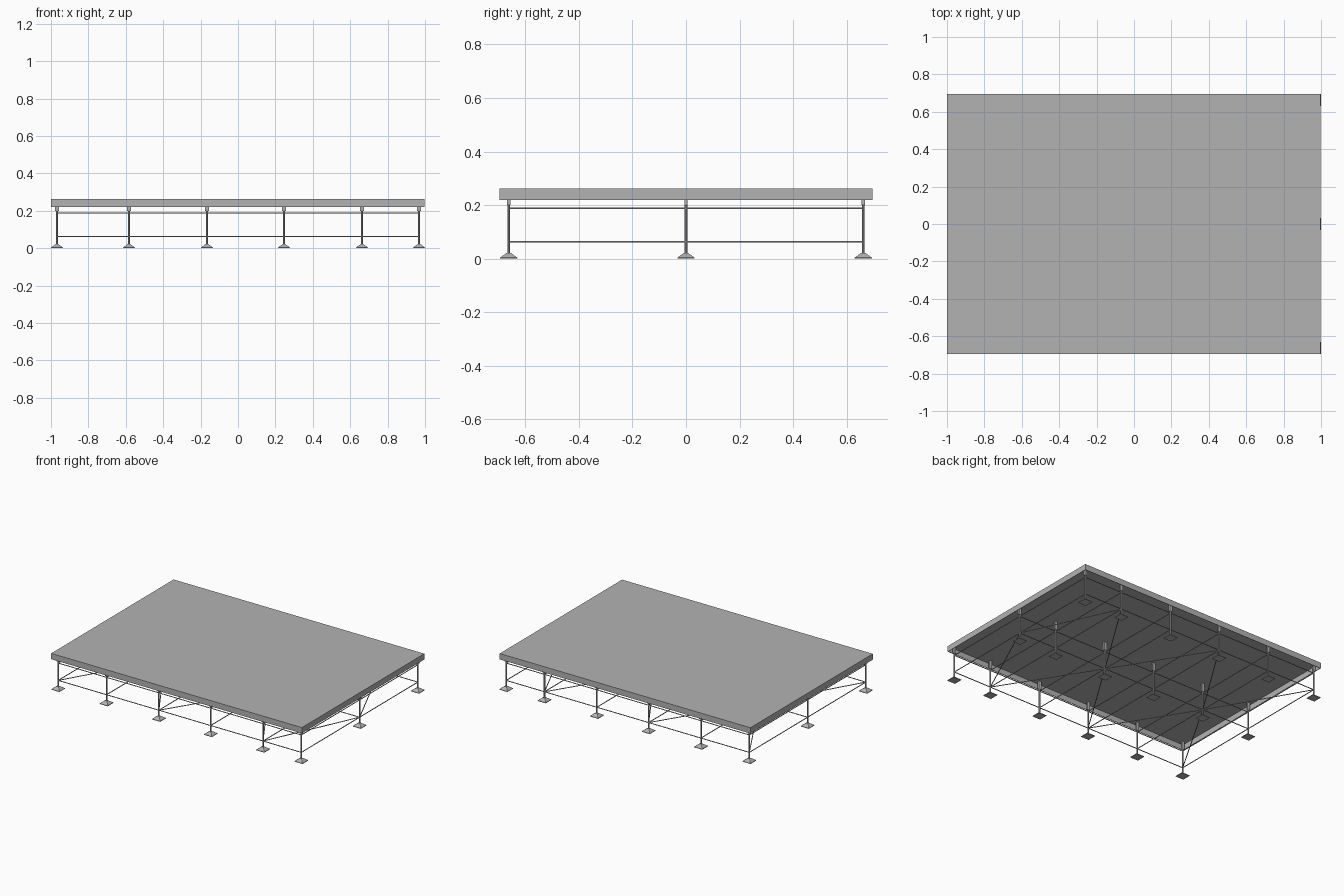
import bpy, bmesh
from mathutils import Vector

cube = bpy.data.objects.get("Cube")
if cube:
    bpy.data.objects.remove(cube, do_unlink=True)

grey = bpy.data.materials.new("plain grey")
GREY = (0.45, 0.45, 0.45, 1)
grey.diffuse_color = GREY
grey.use_nodes = True
grey.node_tree.nodes["Principled BSDF"].inputs["Base Color"].default_value = GREY

XS = [-0.968, -0.583, -0.166, 0.246, 0.663, 0.968]
YS = [-0.662, 0.0, 0.662]
LOW, HIGH = 0.063, 0.188
DECK_BOTTOM, DECK_TOP = 0.22, 0.262


def finish(name, bm, smooth=False):
    mesh = bpy.data.meshes.new(name)
    bm.to_mesh(mesh)
    bm.free()
    mesh.materials.append(grey)
    obj = bpy.data.objects.new(name, mesh)
    bpy.context.collection.objects.link(obj)
    if smooth:
        bpy.ops.object.select_all(action='DESELECT')
        obj.select_set(True)
        bpy.context.view_layer.objects.active = obj
        bpy.ops.object.shade_smooth_by_angle()
    return obj


def add_box(bm, low, high):
    low, high = Vector(low), Vector(high)
    verts = bmesh.ops.create_cube(bm, size=1)["verts"]
    bmesh.ops.scale(bm, vec=high - low, verts=verts)
    bmesh.ops.translate(bm, vec=(low + high) / 2, verts=verts)
    return verts


def add_tube(bm, start, end, radius):
    start, end = Vector(start), Vector(end)
    axis = end - start
    verts = bmesh.ops.create_cone(bm, cap_ends=True, segments=8, radius1=radius,
                                  radius2=radius, depth=axis.length)["verts"]
    bmesh.ops.rotate(bm, verts=verts, matrix=axis.to_track_quat('Z', 'Y').to_matrix())
    bmesh.ops.translate(bm, vec=(start + end) / 2, verts=verts)


# Deck: shallow tray, open underneath
bm = bmesh.new()
add_box(bm, (-1, -0.696, DECK_BOTTOM), (0.996, 0.696, DECK_TOP))
bottom = [f for f in bm.faces if f.normal.z < -0.5]
bmesh.ops.delete(bm, geom=bottom, context='FACES_ONLY')
deck = finish("deck", bm)
shell = deck.modifiers.new("shell", 'SOLIDIFY')
shell.thickness = 0.004
shell.offset = -1

# Posts, support heads and spreading feet at every grid point
posts, heads, feet = bmesh.new(), bmesh.new(), bmesh.new()
for x in XS:
    for y in YS:
        add_tube(posts, (x, y, 0.02), (x, y, 0.2), 0.005)
        add_box(heads, (x - 0.01, y - 0.006, 0.2), (x + 0.01, y + 0.006, DECK_TOP - 0.004))
        add_box(feet, (x - 0.032, y - 0.032, 0), (x + 0.032, y + 0.032, 0.004))
        # Sloping upper part of the foot, a square frustum
        top = add_box(feet, (x - 0.032, y - 0.032, 0.004), (x + 0.032, y + 0.032, 0.022))
        for v in top:
            if v.co.z > 0.01:
                v.co.x = x + (v.co.x - x) * 0.22
                v.co.y = y + (v.co.y - y) * 0.22
finish("posts", posts, smooth=True)
finish("support_heads", heads)
finish("feet", feet)

# Horizontal rails along both grid directions at two heights
rails = bmesh.new()
for z in (LOW, HIGH):
    for y in YS:
        add_tube(rails, (XS[0], y, z), (XS[-1], y, z), 0.003)
    for x in XS:
        add_tube(rails, (x, YS[0], z), (x, YS[-1], z), 0.003)
finish("rails", rails, smooth=True)

# Flat zigzag braces from the middle row out to each long side
braces = bmesh.new()
for side in (YS[0], YS[-1]):
    path = [(x, 0 if i % 2 else side, LOW) for i, x in enumerate(XS)]
    for a, b in zip(path, path[1:]):
        add_tube(braces, a, b, 0.003)
finish("floor_braces", braces, smooth=True)
